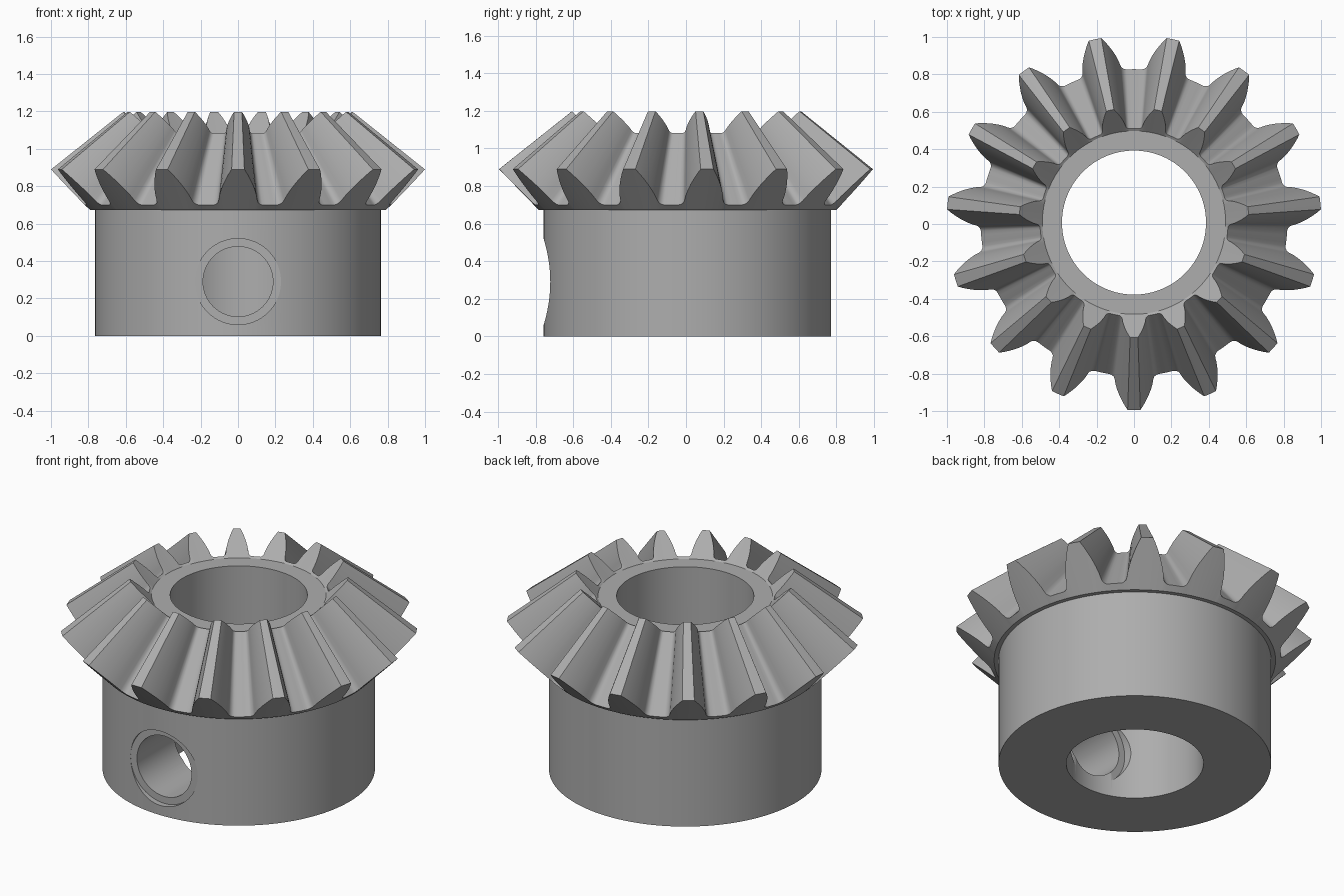
import bpy, bmesh, math

if "Cube" in bpy.data.objects:
    bpy.data.objects.remove(bpy.data.objects["Cube"])

TEETH = 15
APEX_Z = 1.685          # point where all tooth lines converge
INNER = 0.613           # scale of the small tooth end toward the apex
SHIFT_Y = 0.0075
ROOT, TIP = (0.82, 0.70), (1.002, 0.89)

# half tooth section: (height fraction, half width), root to tip
HALF = [(0, 0.132), (0.015, 0.121), (0.06, 0.109), (0.13, 0.104), (0.26, 0.100),
        (0.42, 0.091), (0.58, 0.079), (0.74, 0.064), (0.88, 0.049), (1, 0.034)]

metal = bpy.data.materials.new("grey steel")
metal.diffuse_color = (0.42, 0.42, 0.42, 1)
metal.use_nodes = True
metal.node_tree.nodes["Principled BSDF"].inputs["Base Color"].default_value = metal.diffuse_color


def mesh_object(name, bm):
    bmesh.ops.recalc_face_normals(bm, faces=bm.faces)
    me = bpy.data.meshes.new(name)
    bm.to_mesh(me)
    bm.free()
    me.materials.append(metal)
    ob = bpy.data.objects.new(name, me)
    bpy.context.collection.objects.link(ob)
    return ob


def bridge_columns(bm, columns):
    """Join neighbouring closed profiles into a ring of quads."""
    n = len(columns[0])
    for i, a in enumerate(columns):
        b = columns[(i + 1) % len(columns)]
        for j in range(n):
            k = (j + 1) % n
            bm.faces.new((a[j], b[j], b[k], a[k]))


# angle and tooth height of every column round one tooth pitch
section = []
for t, w in HALF:
    r = ROOT[0] + t * (TIP[0] - ROOT[0])
    section.append((-math.atan2(w, r), t))
section += [(0, 1)] + [(-a, t) for a, t in reversed(section)]
edge, pitch = section[-1][0], math.tau / TEETH
section += [(edge + (pitch - 2 * edge) * k / 4, 0) for k in (1, 2, 3)]

# gear body: hub, back cone, teeth and bore in one closed profile per column
bm = bmesh.new()
columns = []
for i in range(TEETH):
    for a, t in section:
        ang = -math.pi / 2 + i * pitch + a
        r = ROOT[0] + t * (TIP[0] - ROOT[0])
        z = ROOT[1] + t * (TIP[1] - ROOT[1])
        profile = [(0.385, 0), (0.765, 0), (0.765, 0.672), (0.79, 0.672), (r, z),
                   (r * INNER, APEX_Z + (z - APEX_Z) * INNER), (0.49, 1.073), (0.385, 1.073)]
        columns.append([bm.verts.new((p * math.cos(ang), p * math.sin(ang) + SHIFT_Y, h))
                        for p, h in profile])
bridge_columns(bm, columns)
gear = mesh_object("bevel_gear", bm)

# set screw hole cutter: stepped wider at both mouths, front wall only
bm = bmesh.new()
steps = [(0.23, -0.9), (0.23, -0.722), (0.187, -0.722), (0.187, -0.355), (0.23, -0.355), (0.23, -0.1)]
rings = []
for i in range(64):
    a = math.tau * i / 64
    rings.append([bm.verts.new((r * math.cos(a), y, 0.29 + r * math.sin(a))) for r, y in steps])
for i, a in enumerate(rings):
    b = rings[(i + 1) % 64]
    for j in range(len(steps) - 1):
        bm.faces.new((a[j], b[j], b[j + 1], a[j + 1]))
bm.faces.new([c[0] for c in rings])
bm.faces.new([c[-1] for c in rings])
cutter = mesh_object("screw_hole_cutter", bm)
cutter.hide_render = True

# cut the hole, then smooth the curved walls
cut = gear.modifiers.new("screw_hole", 'BOOLEAN')
cut.operation, cut.solver, cut.object = 'DIFFERENCE', 'EXACT', cutter
bpy.context.view_layer.objects.active = gear
gear.select_set(True)
cutter.select_set(False)
bpy.ops.object.modifier_apply(modifier=cut.name)
bpy.data.objects.remove(cutter)
bpy.ops.object.shade_smooth_by_angle(angle=math.radians(30))
